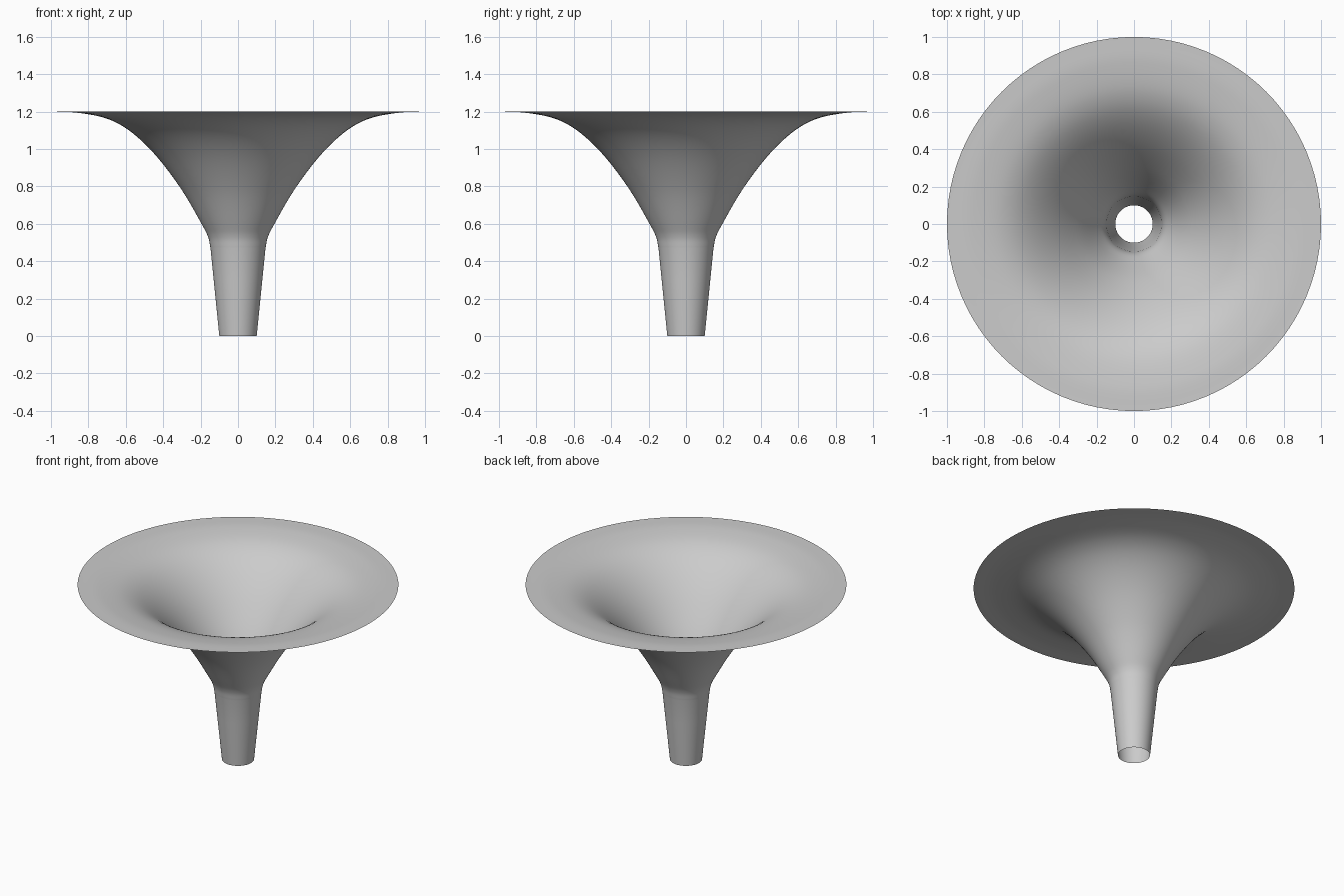
import bpy, bmesh, math
from mathutils import Vector

cube = bpy.data.objects.get("Cube")
if cube:
    bpy.data.objects.remove(cube, do_unlink=True)

SIDES = 96
STEPS = 8

# Flared wall: radius and height, from the throat up to the rim
FLARE = [(0.147, 0.47), (0.16, 0.53), (0.195, 0.6), (0.3, 0.78), (0.435, 0.96),
         (0.57, 1.09), (0.7, 1.162), (0.86, 1.194), (1.0, 1.2)]


def smooth_path(points):
    """Catmull-Rom path through the points."""
    pts = [Vector(p) for p in points]
    pts = [2 * pts[0] - pts[1]] + pts + [2 * pts[-1] - pts[-2]]
    path = []
    for a, b, c, d in zip(pts, pts[1:], pts[2:], pts[3:]):
        for i in range(STEPS):
            t = i / STEPS
            path.append(0.5 * (2 * b + (c - a) * t + (2 * a - 5 * b + 4 * c - d) * t ** 2
                               + (3 * b - a - 3 * c + d) * t ** 3))
    return path + [pts[-2]]


# Straight tapered spout, then the flare
profile = [Vector((0.1 + 0.1 * z, z)) for z in (0, 0.15, 0.3)] + smooth_path(FLARE)

# Revolve the open, single-walled profile
bm = bmesh.new()
verts = [bm.verts.new((p.x, 0, p.y)) for p in profile]
edges = [bm.edges.new(pair) for pair in zip(verts, verts[1:])]
bmesh.ops.spin(bm, geom=verts + edges, cent=(0, 0, 0), axis=(0, 0, 1),
               angle=math.tau, steps=SIDES, use_merge=True)
bmesh.ops.remove_doubles(bm, verts=bm.verts, dist=0.0001)
# Face the normals outward, away from the axis
bm.normal_update()
outward = sum(f.normal.dot(Vector((*f.calc_center_median().xy, 0))) for f in bm.faces)
if outward < 0:
    bmesh.ops.reverse_faces(bm, faces=bm.faces)
for face in bm.faces:
    face.smooth = True
mesh = bpy.data.meshes.new("funnel")
bm.to_mesh(mesh)
bm.free()

funnel = bpy.data.objects.new("funnel", mesh)
bpy.context.collection.objects.link(funnel)

grey = bpy.data.materials.new("light grey")
grey.use_nodes = True
color = (0.6, 0.6, 0.6, 1)
grey.diffuse_color = color
grey.node_tree.nodes["Principled BSDF"].inputs["Base Color"].default_value = color
mesh.materials.append(grey)
